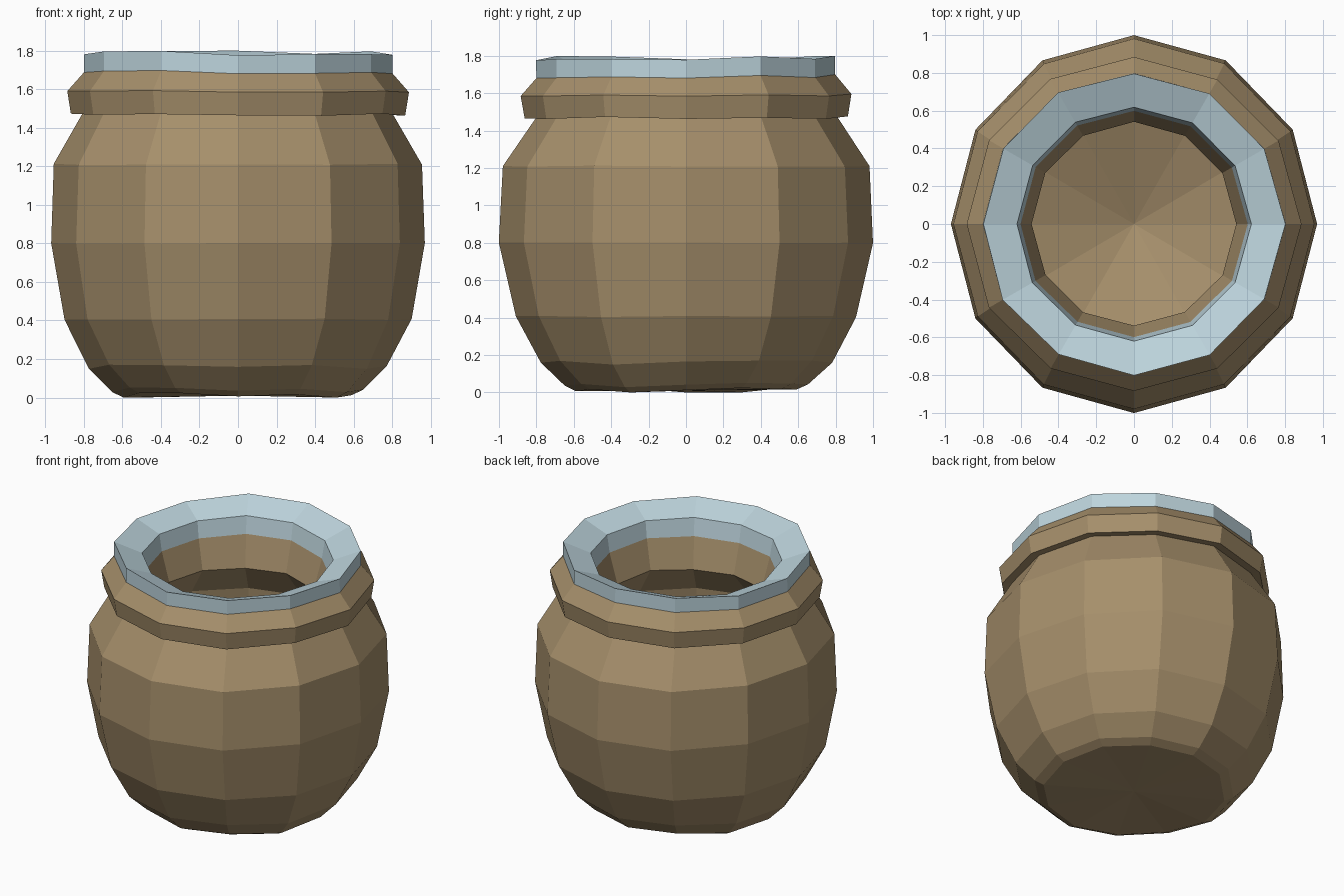
import bpy, bmesh, math

if "Cube" in bpy.data.objects:
    bpy.data.objects.remove(bpy.data.objects["Cube"])

SIDES = 12


def material(name, rgb):
    m = bpy.data.materials.new(name)
    m.diffuse_color = (*rgb, 1.0)
    m.use_nodes = True
    m.node_tree.nodes["Principled BSDF"].inputs["Base Color"].default_value = m.diffuse_color
    return m


def lathe(name, profile, mat):
    """Revolve (rx, ry, z, wobble) points; zero radius makes a fan centre.
    Profile runs up the outside and down the inside, so faces point outward."""
    bm = bmesh.new()
    rings = []
    for rx, ry, z, w in profile:
        if rx == 0:
            rings.append([bm.verts.new((0, 0, z))] * SIDES)
            continue
        ring = []
        for i in range(SIDES):
            a = math.tau * i / SIDES
            # slight hand-shaped unevenness
            k = 1 + 0.4 * w * math.sin(2.3 * i * i + 5 * z)
            dz = w * math.sin(1.7 * i * i + 3 * z)
            ring.append(bm.verts.new((rx * k * math.cos(a), ry * k * math.sin(a), z + dz)))
        rings.append(ring)
    for a, b in zip(rings, rings[1:]):
        for i in range(SIDES):
            j = (i + 1) % SIDES
            corners = []
            for v in (a[i], a[j], b[j], b[i]):
                if v not in corners:
                    corners.append(v)
            bm.faces.new(corners)
    me = bpy.data.meshes.new(name)
    bm.to_mesh(me)
    bm.free()
    me.materials.append(mat)
    ob = bpy.data.objects.new(name, me)
    bpy.context.collection.objects.link(ob)
    return ob


clay = material("brown clay", (0.38, 0.275, 0.147))
glaze = material("pale blue glaze", (0.51, 0.66, 0.72))

# Seams shared by the clay body and the glazed rim
outer_seam = (0.80, 0.80, 1.69, 0.01)
inner_seam = (0.60, 0.60, 1.60, 0.01)

# Hollow clay body with a flared collar
lathe("jar_body", [
    (0, 0, 0.01, 0),
    (0.59, 0.59, 0.012, 0.012),
    (0.65, 0.65, 0.04, 0.012),
    (0.77, 0.78, 0.16, 0.012),
    (0.90, 0.91, 0.405, 0.004),
    (0.97, 1.00, 0.80, 0.002),
    (0.955, 0.98, 1.21, 0.003),
    (0.80, 0.80, 1.48, 0.008),
    (0.865, 0.865, 1.47, 0.008),
    (0.885, 0.885, 1.59, 0.006),
    outer_seam,
], clay)

# Inside of the body
lathe("jar_inside", [
    inner_seam,
    (0.54, 0.54, 1.39, 0.01),
    (0.71, 0.72, 1.17, 0.005),
    (0.74, 0.75, 0.80, 0.005),
    (0.68, 0.69, 0.45, 0.005),
    (0, 0, 0.18, 0),
], clay)

# Glazed rim sloping into the mouth
lathe("jar_rim", [
    outer_seam,
    (0.80, 0.80, 1.788, 0.012),
    (0.62, 0.62, 1.72, 0.008),
    inner_seam,
], glaze)
